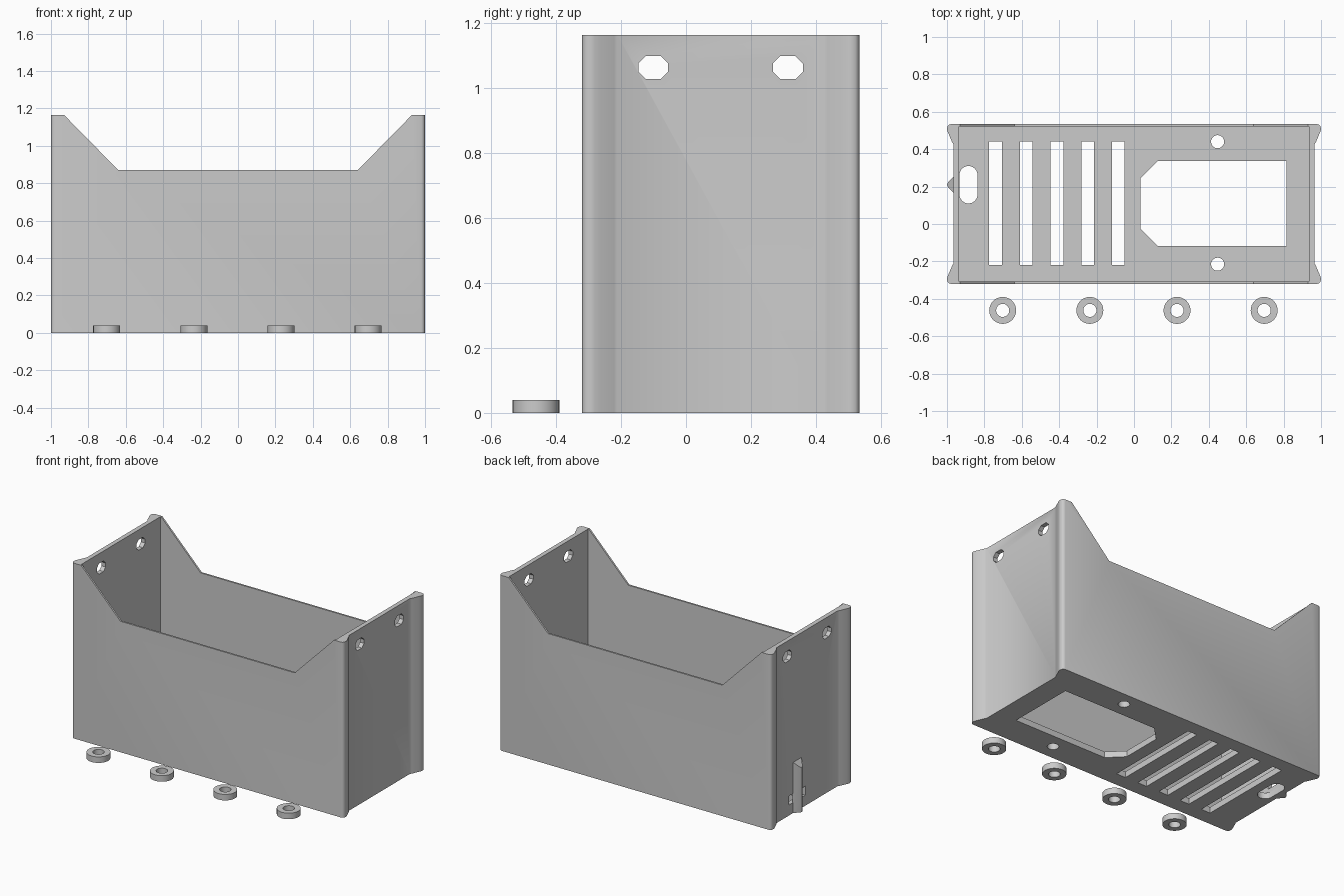
import bpy, bmesh, math
from mathutils import Vector

cube = bpy.data.objects.get("Cube")
if cube:
    bpy.data.objects.remove(cube, do_unlink=True)

grey = bpy.data.materials.new("light grey plastic")
grey.use_nodes = True
grey.diffuse_color = (0.6, 0.6, 0.6, 1)
grey.node_tree.nodes["Principled BSDF"].inputs["Base Color"].default_value = (0.6, 0.6, 0.6, 1)


def prism(name, outline, axis, low, high):
    """Extrude a 2D outline along an axis from low to high."""
    place = {"x": lambda a, b: (low, a, b),
             "y": lambda a, b: (a, low, b),
             "z": lambda a, b: (a, b, low)}[axis]
    step = Vector([(high - low) * (axis == k) for k in "xyz"])
    bm = bmesh.new()
    face = bm.faces.new([bm.verts.new(place(a, b)) for a, b in outline])
    grown = bmesh.ops.extrude_face_region(bm, geom=[face])["geom"]
    bmesh.ops.translate(bm, vec=step, verts=[v for v in grown if isinstance(v, bmesh.types.BMVert)])
    if not any(f is face for f in bm.faces):
        bm.faces.new([bm.verts[i] for i in range(len(outline))])
    bmesh.ops.recalc_face_normals(bm, faces=bm.faces)
    mesh = bpy.data.meshes.new(name)
    bm.to_mesh(mesh)
    bm.free()
    mesh.materials.append(grey)
    obj = bpy.data.objects.new(name, mesh)
    bpy.context.collection.objects.link(obj)
    return obj


def rect(a0, a1, b0, b1):
    return [(a0, b0), (a1, b0), (a1, b1), (a0, b1)]


def circle(a, b, r, n=32):
    return [(a + r * math.cos(math.tau * i / n), b + r * math.sin(math.tau * i / n)) for i in range(n)]


def octagon(a, b, w, h, c):
    """Rectangle of half sizes w and h with corners cut by c."""
    return [(a - w + c, b - h), (a + w - c, b - h), (a + w, b - h + c), (a + w, b + h - c),
            (a + w - c, b + h), (a - w + c, b + h), (a - w, b + h - c), (a - w, b - h + c)]


def activate(obj):
    bpy.ops.object.select_all(action="DESELECT")
    obj.select_set(True)
    bpy.context.view_layer.objects.active = obj


def cut(target, outline, axis, low, high):
    cutter = prism("cutter", outline, axis, low, high)
    cutter.hide_render = True
    mod = target.modifiers.new("cut", "BOOLEAN")
    mod.operation = "DIFFERENCE"
    mod.solver = "EXACT"
    mod.object = cutter
    activate(target)
    bpy.ops.object.modifier_apply(modifier=mod.name)
    bpy.data.objects.remove(cutter, do_unlink=True)


def smooth(obj):
    activate(obj)
    bpy.ops.object.shade_smooth_by_angle(angle=math.radians(35))


# Box body: flared rounded lips at the four corners
MID, HALF, TOP, FLOOR = 0.107, 0.427, 1.165, 0.04
corner = [(0.965, 0.108), (0.972, 0.098), (0.99, 0.055), (0.998, 0.038),
          (1.0, 0.026), (0.997, 0.012), (0.991, 0.004), (0.98, 0.0)]
plan = []
for sx, sy in ((1, 1), (-1, 1), (-1, -1), (1, -1)):
    points = corner if sx * sy > 0 else corner[::-1]
    plan += [(sx * x, MID + sy * (HALF - d)) for x, d in points]
body = prism("box_body", plan, "z", 0, TOP)

# Hollow interior and lowered long walls
cut(body, rect(-0.935, 0.935, MID - HALF + 0.012, MID + HALF - 0.012), "z", FLOOR, 1.4)
slope = (0.93 - 0.64) / (TOP - 0.87)
wide = 0.64 + slope * (1.3 - 0.87)
for y in (MID - HALF, MID + HALF):
    cut(body, [(-0.64, 0.87), (0.64, 0.87), (0.93, TOP), (0.93, 1.3), (-0.93, 1.3), (-0.93, TOP)],
        "y", y - 0.05, y + 0.05)

# Mounting holes through both end walls
for y in (-0.101, 0.314):
    cut(body, octagon(y, 1.064, 0.046, 0.035, 0.022), "x", -1.2, 1.2)

# Floor: ventilation slots, socket opening, screw holes, cable slot
for i in range(5):
    x = -0.74 + 0.164 * i
    cut(body, rect(x - 0.034, x + 0.034, -0.22, 0.44), "z", -0.1, 0.1)
cut(body, [(0.035, -0.025), (0.128, -0.118), (0.815, -0.118), (0.815, 0.338), (0.128, 0.338), (0.035, 0.245)],
    "z", -0.1, 0.1)
for y in (-0.215, 0.44):
    cut(body, circle(0.447, y, 0.035), "z", -0.1, 0.1)
ring = circle(0, 0, 0.048)
slot = [(-0.885 + a, 0.21 + b + math.copysign(0.052, b + 1e-6)) for a, b in ring]
cut(body, slot, "z", -0.1, 0.07)

# Tie hole behind the rib
cut(body, rect(0.125, 0.295, 0.07, 0.13), "x", -1.1, -0.9)
smooth(body)

# Rib on the right end wall with a slanted top
rib = prism("cable_rib", [(-0.962, 0.163), (-0.962, 0.257), (-0.994, 0.224), (-1.0, 0.21), (-0.994, 0.196)],
            "z", 0, 0.34)
for v in rib.data.vertices:
    if v.co.z > 0.3:
        v.co.z += (v.co.x + 0.962) * 1.2
smooth(rib)

# Loose spacer rings in front
for i in range(4):
    x = -0.702 + 0.466 * i
    spacer = prism(f"spacer_ring_{i + 1}", circle(x, -0.462, 0.072), "z", 0, 0.04)
    cut(spacer, circle(x, -0.462, 0.035), "z", -0.1, 0.1)
    smooth(spacer)
